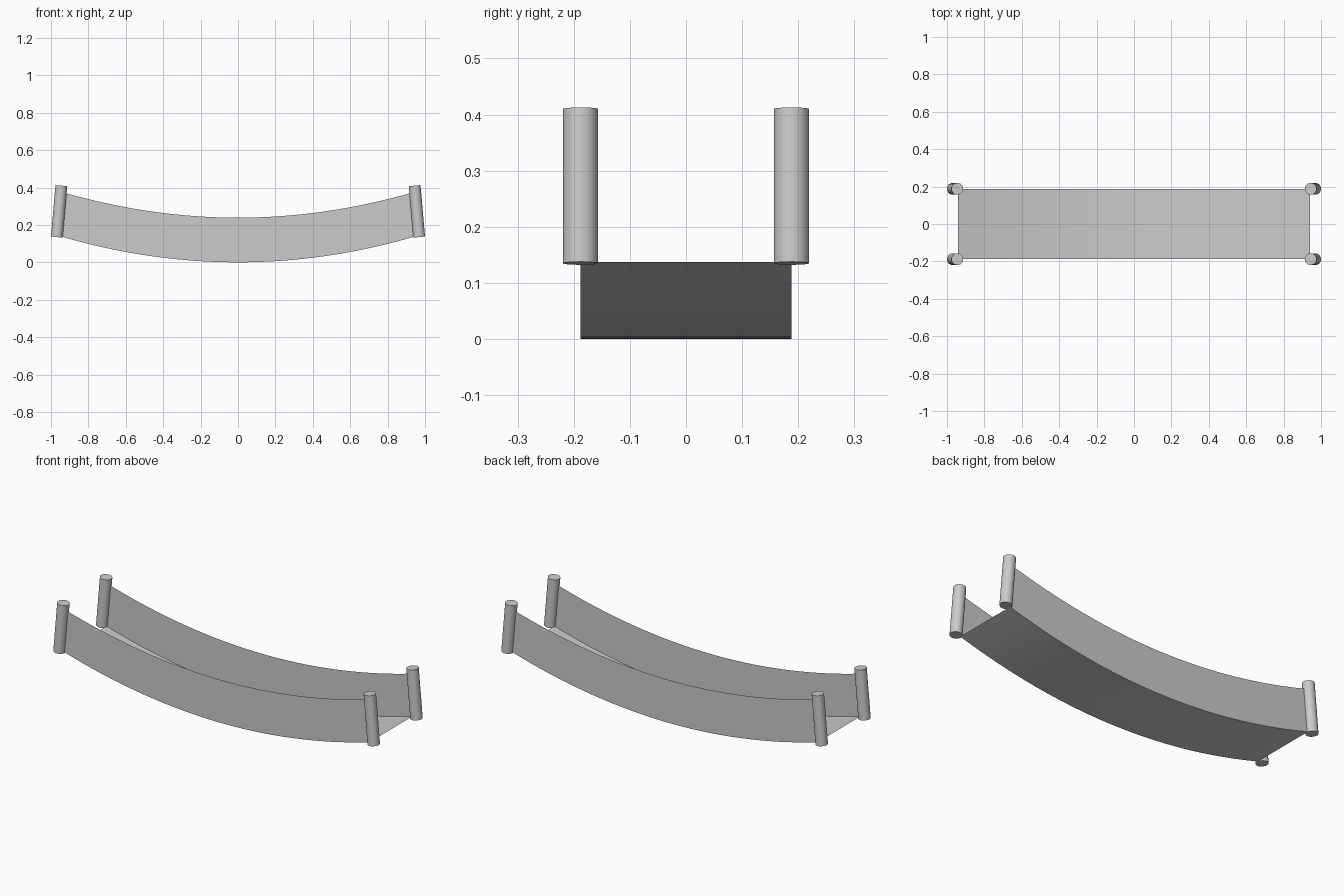
import bpy
import bmesh
from math import radians
from mathutils import Matrix

HALF_LENGTH = 0.942
HALF_WIDTH = 0.188
RISE = 0.137
WALL_HEIGHT = 0.239
SEGMENTS = 32

cube = bpy.data.objects.get("Cube")
if cube:
    bpy.data.objects.remove(cube, do_unlink=True)

grey = bpy.data.materials.new("light grey")
grey.use_nodes = True
grey.diffuse_color = (0.6, 0.6, 0.6, 1)
grey.node_tree.nodes["Principled BSDF"].inputs["Base Color"].default_value = grey.diffuse_color


def finish(name, bm):
    mesh = bpy.data.meshes.new(name)
    bm.to_mesh(mesh)
    bm.free()
    mesh.materials.append(grey)
    obj = bpy.data.objects.new(name, mesh)
    bpy.context.collection.objects.link(obj)
    bpy.ops.object.select_all(action="DESELECT")
    obj.select_set(True)
    bpy.context.view_layer.objects.active = obj
    bpy.ops.object.shade_smooth_by_angle(angle=radians(30))
    return obj


def sagging_sheet(name, edge_a, edge_b):
    """Strip between two (y, height) edges that both follow the sagging arc."""
    bm = bmesh.new()
    rows = []
    for i in range(SEGMENTS + 1):
        t = 2 * i / SEGMENTS - 1
        rows.append([bm.verts.new((t * HALF_LENGTH, y, RISE * t * t + h))
                     for y, h in (edge_a, edge_b)])
    for (a, b), (c, d) in zip(rows, rows[1:]):
        bm.faces.new((a, c, d, b))
    return finish(name, bm)


def post(name, side, y):
    """Round post leaning inwards towards the middle of the span."""
    bm = bmesh.new()
    bmesh.ops.create_cone(bm, cap_ends=True, segments=32, radius1=0.0315,
                          radius2=0.0315, depth=0.276)
    lean = Matrix.Rotation(radians(-5 * side), 4, "Y")
    place = Matrix.Translation((side * 0.9565, y, 0.2725))
    bmesh.ops.transform(bm, matrix=place @ lean, verts=bm.verts)
    return finish(name, bm)


# Walkway
sagging_sheet("deck", (-HALF_WIDTH, 0), (HALF_WIDTH, 0))

# Side panels, outward facing
sagging_sheet("front_panel", (-HALF_WIDTH, 0), (-HALF_WIDTH, WALL_HEIGHT))
sagging_sheet("back_panel", (HALF_WIDTH, WALL_HEIGHT), (HALF_WIDTH, 0))

# Corner posts
for side, side_name in ((-1, "right"), (1, "left")):
    for y, end in ((-HALF_WIDTH, "front"), (HALF_WIDTH, "back")):
        post(f"{end}_{side_name}_post", side, y)
